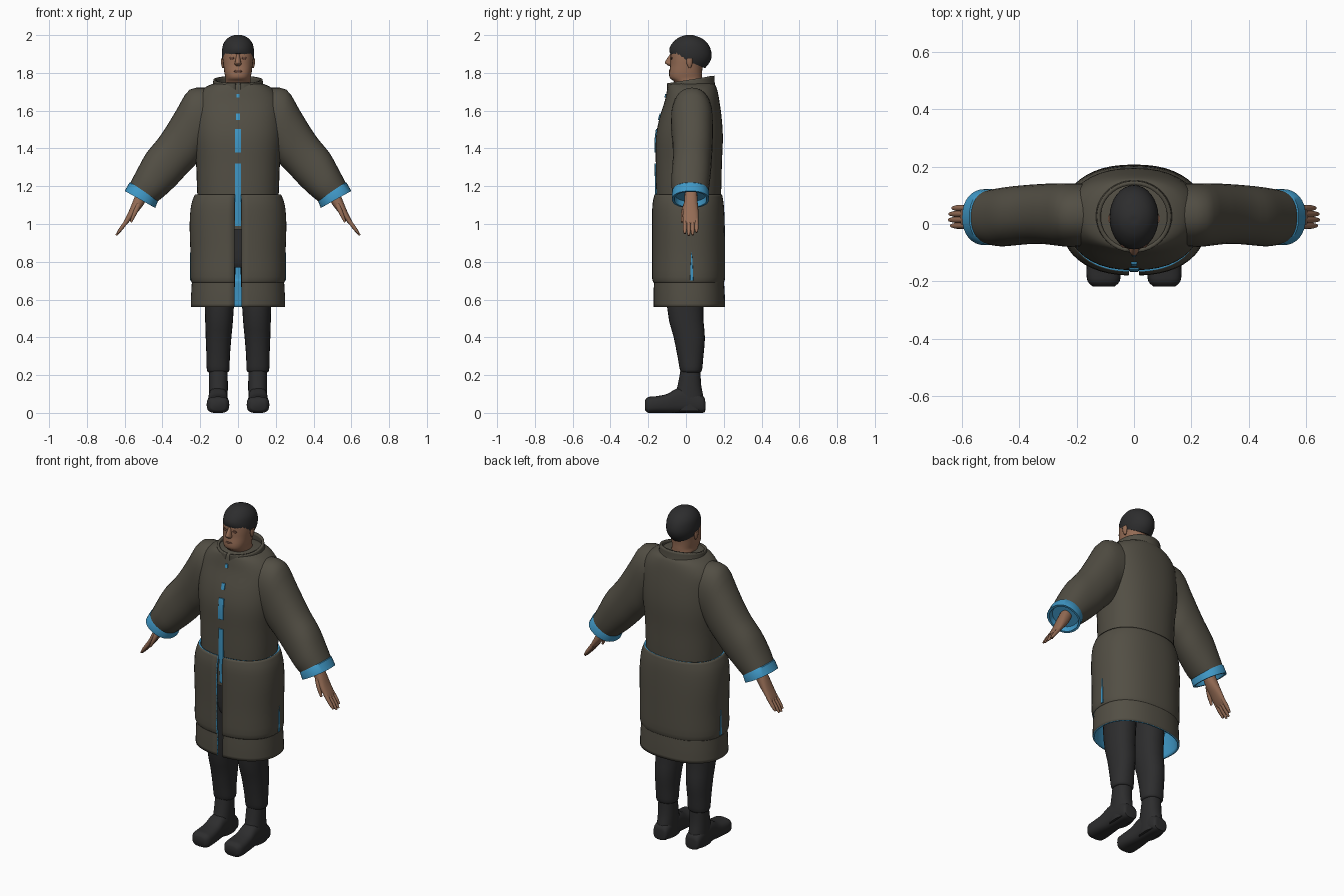
import bpy, bmesh, math
from mathutils import Vector


def material(name, rgb):
    m = bpy.data.materials.new(name)
    m.diffuse_color = (*rgb, 1)
    return m


COAT = material("olive_coat", (0.085, 0.077, 0.058))
BLUE = material("blue_lining", (0.05, 0.31, 0.56))
SKIN = material("skin", (0.30, 0.15, 0.09))
DARK_SKIN = material("dark_skin", (0.13, 0.06, 0.04))
BLACK = material("charcoal", (0.026, 0.026, 0.027))


def ring(cx, rx, y0, z0, y1, z1):
    """Section spanning a front point (y0, z0) and a back point (y1, z1)."""
    return (cx, (y0 + y1) / 2, (z0 + z1) / 2, rx, 0, 0, 0, (y1 - y0) / 2, (z1 - z0) / 2)


def level(z, rx, y0, y1, cx=0):
    return ring(cx, rx, y0, z, y1, z)


def slant(xa, za, xb, zb, y0, y1):
    """Section of a limb between an upper and a lower outline point."""
    return ((xa + xb) / 2, (y0 + y1) / 2, (za + zb) / 2,
            (xa - xb) / 2, 0, (za - zb) / 2, 0, (y1 - y0) / 2, 0)


def limb(x, z, t, y0, y1):
    return slant(x + .85 * t, z + .53 * t, x - .85 * t, z - .53 * t, y0, y1)


def smooth(rows, k):
    """Catmull-Rom resampling of the sections."""
    out = []
    for i in range(len(rows) - 1):
        p = [rows[max(i - 1, 0)], rows[i], rows[i + 1], rows[min(i + 2, len(rows) - 1)]]
        for s in range(k):
            t = s / k
            out.append(tuple(
                b + .5 * t * (c - a + t * (2 * a - 5 * b + 4 * c - d + t * (3 * (b - c) + d - a)))
                for a, b, c, d in zip(*p)))
    return out + [rows[-1]]


def loft(name, rows, mat, n=2.0, segs=28, k=3, gap=0, mirror=False, thick=0, lining=None):
    """Skin superellipse sections; a gap leaves the front open."""
    rows = smooth(rows, k) if k > 1 else rows
    bm = bmesh.new()
    count = segs + 1 if gap else segs
    grid = []
    for r in rows:
        c, u, v = Vector(r[:3]), Vector(r[3:6]), Vector(r[6:])
        loop = []
        for j in range(count):
            a = -math.pi / 2 + gap + (2 * math.pi - 2 * gap) * j / segs
            ca, sa = math.cos(a), math.sin(a)
            loop.append(bm.verts.new(c + u * math.copysign(abs(ca) ** (2 / n), ca)
                                     + v * math.copysign(abs(sa) ** (2 / n), sa)))
        grid.append(loop)
    for lo, hi in zip(grid, grid[1:]):
        for j in range(segs):
            q = (j + 1) % count
            bm.faces.new((lo[j], lo[q], hi[q], hi[j]))
    if not gap and not thick:
        bm.faces.new(grid[0][::-1])
        bm.faces.new(grid[-1])
        bmesh.ops.recalc_face_normals(bm, faces=bm.faces)
    me = bpy.data.meshes.new(name)
    bm.to_mesh(me)
    bm.free()
    ob = bpy.data.objects.new(name, me)
    bpy.context.collection.objects.link(ob)
    me.materials.append(mat)
    if thick:
        me.materials.append(lining or mat)
        mod = ob.modifiers.new("cloth", 'SOLIDIFY')
        mod.thickness, mod.offset = thick, -1
        mod.material_offset = mod.material_offset_rim = 1
    if mirror:
        ob.modifiers.new("mirror", 'MIRROR').use_mirror_merge = False
    return ob


# Coat body
torso = [level(.97, .20, -.145, .17), level(1.15, .215, -.157, .185),
         level(1.32, .222, -.16, .19), level(1.45, .235, -.16, .195),
         level(1.55, .237, -.143, .19), level(1.65, .228, -.113, .177),
         level(1.71, .19, -.10, .165), level(1.74, .14, -.09, .15),
         level(1.75, .09, -.06, .12)]
loft("coat_body", torso, COAT, n=2.3, segs=40, k=4)

# Blue placket showing between the coat fronts
fine = smooth(torso, 12)
for i, (z0, z1, w) in enumerate([(.98, 1.325, .016), (1.37, 1.505, .017),
                                 (1.55, 1.585, .011), (1.665, 1.69, .008)]):
    rows = [(0, r[1] - r[7], r[2], w, 0, 0, 0, .006, 0) for r in fine if z0 <= r[2] <= z1]
    loft(f"placket_{i}", rows, BLUE, n=5, segs=12, k=1)

# Coat skirt with an open front, and the hem band below it
skirt = [level(.69, .245, -.173, .2), level(.72, .252, -.18, .207),
         level(.85, .252, -.179, .207), level(1.0, .256, -.18, .205),
         level(1.1, .248, -.178, .2), level(1.157, .228, -.167, .191)]
loft("coat_skirt", skirt, COAT, n=2.3, segs=48, gap=.05, thick=.012, lining=BLUE)
hem = [level(.56, .25, -.172, .207), level(.63, .248, -.172, .205), level(.71, .243, -.169, .2)]
loft("coat_hem", hem, COAT, n=2.3, segs=48, gap=.05, thick=.01, lining=BLUE)

# Side vents
loft("side_vents", [level(z, .004, .03 - w, .03 + w, cx=.2505)
                    for z, w in [(.70, .009), (.76, .007), (.85, .002)]],
     BLUE, n=4, segs=8, k=1, mirror=True)

# Stand-up collar
loft("collar", [ring(0, .155, -.10, 1.69, .16, 1.70), ring(0, .136, -.10, 1.72, .153, 1.74),
                ring(0, .13, -.10, 1.745, .15, 1.785)],
     COAT, segs=36, gap=.1, thick=.014)

# Sleeves and turned cuffs
loft("sleeves", [slant(.15, 1.72, .13, 1.43, -.075, .14), slant(.255, 1.712, .185, 1.37, -.08, .142),
                 slant(.322, 1.61, .225, 1.315, -.075, .142), slant(.37, 1.53, .265, 1.275, -.07, .14),
                 slant(.42, 1.455, .31, 1.225, -.07, .137), slant(.485, 1.375, .355, 1.18, -.075, .132),
                 slant(.535, 1.285, .40, 1.14, -.078, .125), slant(.572, 1.215, .428, 1.118, -.07, .118)],
     COAT, n=2.2, segs=32, mirror=True)
loft("cuffs", [slant(.56, 1.222, .425, 1.13, -.068, .116), slant(.575, 1.219, .425, 1.118, -.074, .122),
               slant(.60, 1.175, .438, 1.085, -.074, .122), slant(.588, 1.17, .448, 1.09, -.062, .11),
               slant(.565, 1.195, .445, 1.12, -.058, .106)],
     BLUE, n=2.2, segs=32, k=1, mirror=True)

# Hands
loft("palms", [limb(.495, 1.18, .03, -.005, .058), limb(.527, 1.115, .03, -.01, .062),
               limb(.56, 1.06, .02, -.017, .066), limb(.59, 1.015, .013, -.016, .065),
               limb(.60, 1.0, .008, -.012, .06)], SKIN, n=2.4, segs=18, mirror=True)
for i, s in enumerate([.88, 1.0, .97, .8]):
    y = -.006 + .0205 * i
    tip = Vector((.586, 1.02)).lerp(Vector((.645, .94)), s)
    mid = Vector((.586, 1.02)).lerp(tip, .6)
    loft(f"finger_{i}", [limb(.582, 1.025, .012, y - .01, y + .01), limb(*mid, .010, y - .011, y + .011),
                         limb(*tip, .005, y - .006, y + .006)], SKIN, segs=10, mirror=True)
loft("thumbs", [limb(.525, 1.105, .015, -.014, .012), limb(.545, 1.06, .012, -.026, .0),
                limb(.567, 1.01, .006, -.026, -.012)], SKIN, segs=10, mirror=True)

# Head and neck
head = [level(1.69, .062, -.04, .09), level(1.75, .066, -.06, .085), level(1.772, .066, -.085, .085),
        level(1.80, .072, -.089, .085), level(1.84, .077, -.083, .09), level(1.88, .081, -.082, .105),
        level(1.92, .078, -.078, .11), level(1.95, .055, -.05, .09)]
loft("head", head, SKIN, n=2.3, segs=28)
loft("nose", [level(1.836, .012, -.09, -.06), level(1.848, .018, -.107, -.06),
              level(1.86, .015, -.11, -.06), level(1.9, .008, -.084, -.06)], SKIN, segs=12)
loft("ears", [level(1.825, .005, .015, .025, cx=.079), level(1.85, .010, .003, .034, cx=.08),
              level(1.875, .010, .003, .036, cx=.081)], SKIN, segs=10, mirror=True)
loft("eyes", [level(1.872, .007, -.082, -.074, cx=.032), level(1.878, .014, -.083, -.07, cx=.032),
              level(1.885, .007, -.082, -.074, cx=.032)], DARK_SKIN, segs=12, mirror=True)
loft("mouth", [level(1.803, .014, -.090, -.08), level(1.808, .024, -.091, -.08),
               level(1.814, .014, -.090, -.08)], DARK_SKIN, segs=12)

# Knitted cap, lower at the back
loft("cap", [ring(0, .080, -.084, 1.902, .10, 1.825), ring(0, .085, -.088, 1.915, .125, 1.855),
             ring(0, .085, -.086, 1.935, .136, 1.895), ring(0, .078, -.07, 1.96, .122, 1.945),
             ring(0, .056, -.042, 1.985, .088, 1.98), ring(0, .025, -.01, 1.998, .04, 1.999),
             ring(0, .004, .01, 2.0, .018, 2.0)], BLACK, segs=32)

# Trousers
loft("trouser_seat", [level(.77, .13, -.09, .10), level(.82, .17, -.105, .125),
                      level(1.0, .185, -.11, .13)], BLACK, n=2.3)
loft("trouser_legs", [level(.215, .05, -.022, .075, cx=.105), level(.228, .06, -.032, .085, cx=.105),
                      level(.30, .062, -.045, .092, cx=.105), level(.40, .068, -.065, .10, cx=.103),
                      level(.56, .077, -.10, .092, cx=.099), level(.95, .092, -.11, .12, cx=.098)],
     BLACK, n=2.2, segs=24, mirror=True)

# Boots
loft("boot_shafts", [level(.01, .05, -.06, .098, cx=.105), level(.08, .05, -.06, .093, cx=.105),
                     level(.15, .05, -.043, .08, cx=.104), level(.25, .048, -.025, .076, cx=.104)],
     BLACK, n=2.3, segs=24, mirror=True)
loft("boot_feet", [ring(.106, w, y, z0, y, z1) for y, w, z0, z1 in
                   [(.102, .03, .012, .06), (.088, .046, 0, .09), (0, .05, 0, .13),
                    (-.05, .051, 0, .128), (-.1, .055, 0, .1), (-.16, .06, 0, .088),
                    (-.2, .056, 0, .084), (-.218, .038, .014, .066)]],
     BLACK, n=2.9, segs=24, mirror=True)

# Smooth shading with sharp creases kept
bpy.ops.object.select_all(action='SELECT')
bpy.context.view_layer.objects.active = bpy.data.objects["coat_body"]
bpy.ops.object.shade_smooth_by_angle(angle=math.radians(45))
